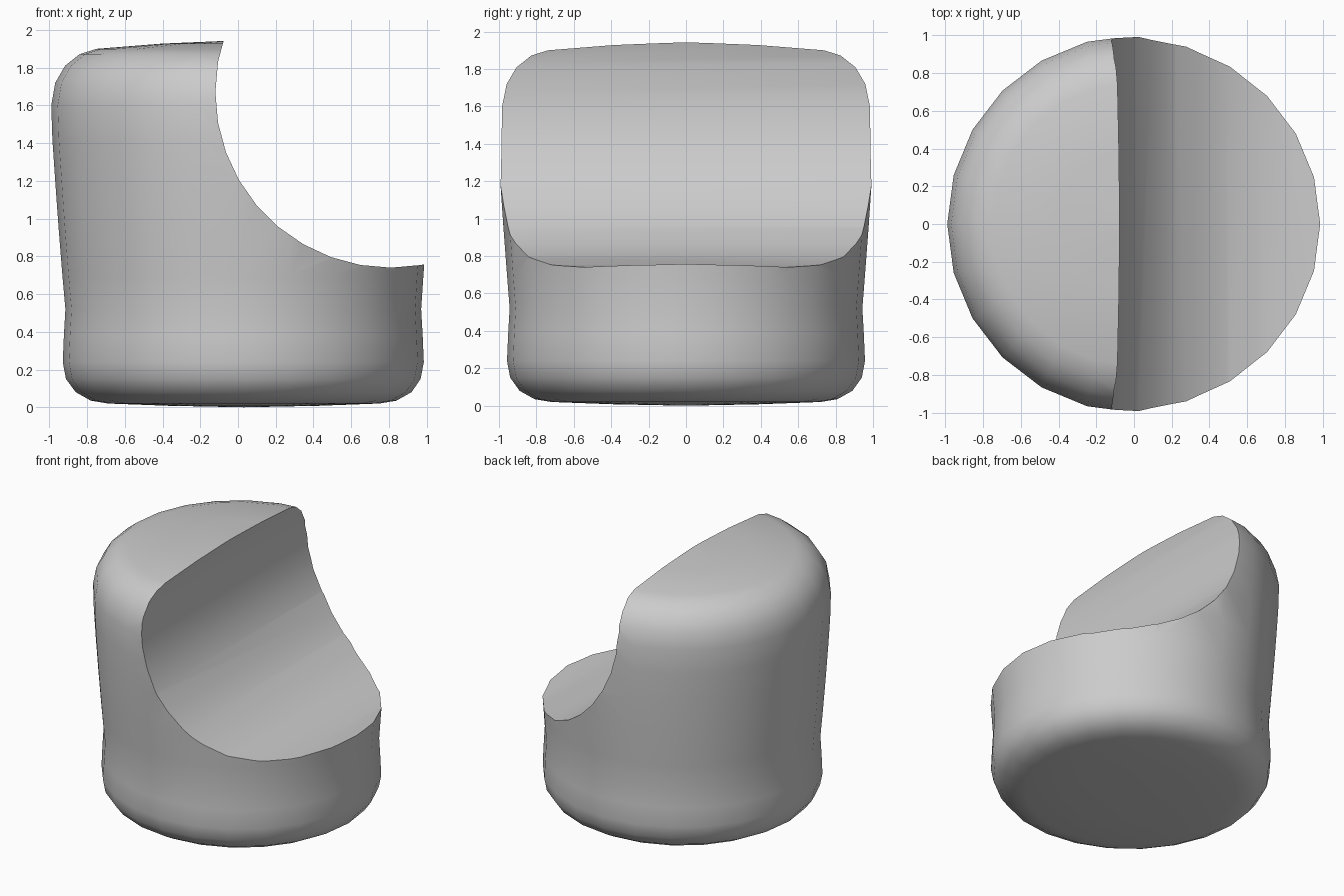
import bpy, bmesh, math

if "Cube" in bpy.data.objects:
    bpy.data.objects.remove(bpy.data.objects["Cube"])

grey = bpy.data.materials.new("light grey")
grey.diffuse_color = (0.6, 0.6, 0.6, 1)
grey.use_nodes = True
grey.node_tree.nodes["Principled BSDF"].inputs["Base Color"].default_value = grey.diffuse_color


def make_object(name, bm):
    bmesh.ops.recalc_face_normals(bm, faces=bm.faces)
    mesh = bpy.data.meshes.new(name)
    bm.to_mesh(mesh)
    bm.free()
    mesh.materials.append(grey)
    obj = bpy.data.objects.new(name, mesh)
    bpy.context.collection.objects.link(obj)
    return obj


# Tub body: 24-sided rings as (radius, height, centre x), slightly leaning back
SIDES = 24
profile = [(0.4, 0.008, 0.03), (0.72, 0.02, 0.03), (0.81, 0.035, 0.03), (0.89, 0.08, 0.03),
           (0.94, 0.15, 0.028), (0.957, 0.24, 0.028), (0.951, 0.38, 0.028),
           (0.943, 0.52, 0.028), (0.957, 0.7, 0.026), (0.976, 0.95, 0.025),
           (0.993, 1.2, 0.024), (1.0, 1.42, 0.016), (1.0, 1.6, 0.01),
           (0.975, 1.72, 0.006), (0.92, 1.81, 0.003), (0.84, 1.872, 0.0),
           (0.75, 1.9, 0.0), (0.4, 1.928, 0.0)]
bm = bmesh.new()
rings = []
for r, z, cx in profile:
    rings.append([bm.verts.new((cx + r * math.cos(2 * math.pi * i / SIDES),
                                r * math.sin(2 * math.pi * i / SIDES), z))
                  for i in range(SIDES)])
bottom = bm.verts.new((0.03, 0, 0))
top = bm.verts.new((0, 0, 1.945))
for i in range(SIDES):
    j = (i + 1) % SIDES
    for a, b in zip(rings, rings[1:]):
        bm.faces.new((a[i], a[j], b[j], b[i]))
    bm.faces.new((bottom, rings[0][j], rings[0][i]))
    bm.faces.new((top, rings[-1][i], rings[-1][j]))
tub = make_object("tub_chair", bm)

# Seat scoop: sideways cylinder, opened upwards and forwards
arc = [(0.81 + 0.93 * math.cos(math.radians(a)), 1.67 + 0.93 * math.sin(math.radians(a)))
       for a in range(150, 311, 10)]
arc += [(2.0, 1.0), (2.0, 3.0), (0.2, 3.0)]
bm = bmesh.new()
face = bm.faces.new([bm.verts.new((x, -1.5, z)) for x, z in arc])
ext = bmesh.ops.extrude_face_region(bm, geom=[face])
bmesh.ops.translate(bm, vec=(0, 3, 0),
                    verts=[v for v in ext["geom"] if isinstance(v, bmesh.types.BMVert)])
cutter = make_object("seat_cutter", bm)
cutter.hide_render = True

# Cut the seat, then smooth with a crisp rim
cut = tub.modifiers.new("seat", "BOOLEAN")
cut.operation = "DIFFERENCE"
cut.solver = "EXACT"
cut.object = cutter
bpy.context.view_layer.objects.active = tub
tub.select_set(True)
bpy.ops.object.modifier_apply(modifier=cut.name)
bpy.data.objects.remove(cutter)
bpy.ops.object.shade_smooth_by_angle(angle=math.radians(40))
